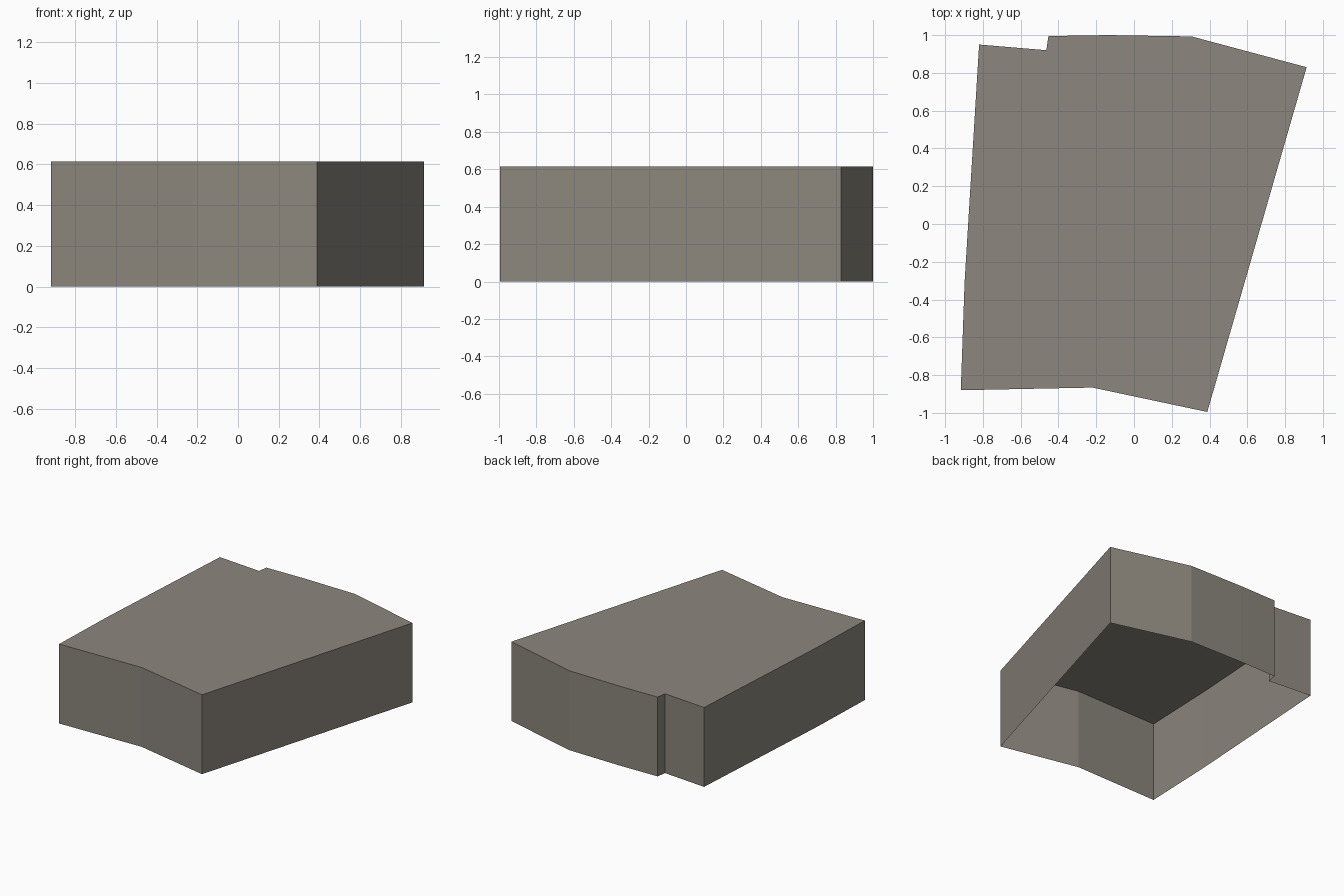
import bpy, bmesh

if "Cube" in bpy.data.objects:
    bpy.data.objects.remove(bpy.data.objects["Cube"])

HEIGHT = 0.615

# Footprint outline, counter-clockwise from the front left corner
footprint = [(-0.917, -0.88), (-0.22, -0.866), (0.388, -0.995), (0.914, 0.83),
             (0.305, 0.993), (-0.14, 1.0), (-0.453, 0.995), (-0.464, 0.92),
             (-0.82, 0.95), (-0.897, -0.31)]

stone = bpy.data.materials.new("warm grey")
stone.diffuse_color = (0.262, 0.240, 0.205, 1.0)
stone.use_nodes = True
stone.node_tree.nodes["Principled BSDF"].inputs["Base Color"].default_value = stone.diffuse_color

bm = bmesh.new()
low = [bm.verts.new((x, y, 0)) for x, y in footprint]
high = [bm.verts.new((x, y, HEIGHT)) for x, y in footprint]

# Walls around the outline, open underneath
n = len(footprint)
for i in range(n):
    j = (i + 1) % n
    bm.faces.new((low[i], low[j], high[j], high[i]))

# Flat roof
bm.faces.new(high)

mesh = bpy.data.meshes.new("building_shell")
bm.to_mesh(mesh)
bm.free()
mesh.materials.append(stone)
bpy.context.collection.objects.link(bpy.data.objects.new("building_shell", mesh))
